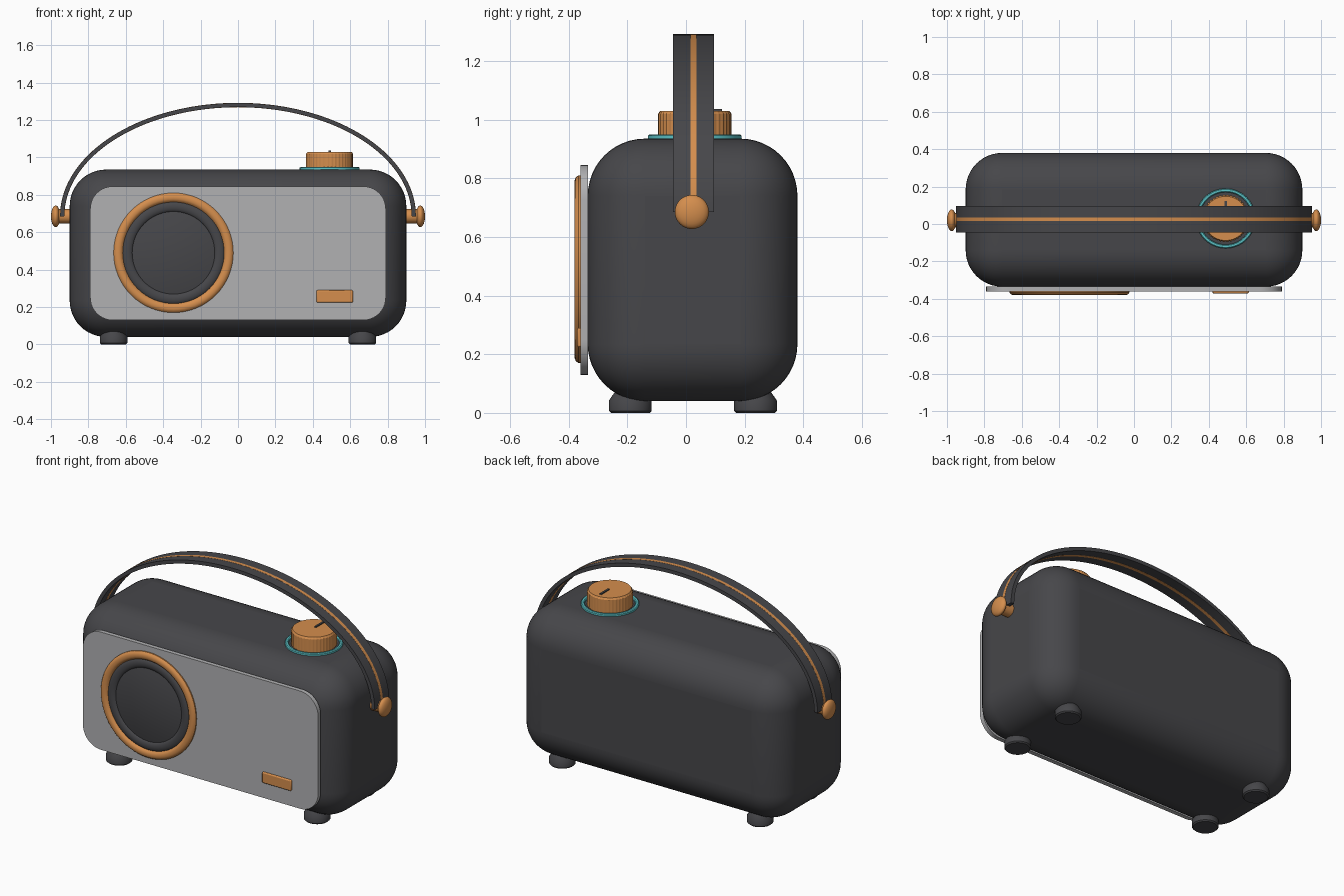
import bpy, bmesh, math
from mathutils import Matrix

if "Cube" in bpy.data.objects:
    bpy.data.objects.remove(bpy.data.objects["Cube"], do_unlink=True)


def material(name, rgb):
    m = bpy.data.materials.new(name)
    m.use_nodes = True
    m.diffuse_color = (*rgb, 1)
    m.node_tree.nodes["Principled BSDF"].inputs["Base Color"].default_value = (*rgb, 1)
    return m


charcoal = material("charcoal", (0.062, 0.062, 0.068))
copper = material("copper", (0.66, 0.27, 0.075))
silver = material("silver", (0.44, 0.44, 0.45))
cyan = material("cyan", (0.11, 0.57, 0.6))

MID_Y = 0.0225   # depth centre of the case
UP = Matrix()
FRONT = Matrix.Rotation(math.pi / 2, 4, "X")    # local z becomes -y


def finish(name, bm, mat, loc=(0, 0, 0), rot=UP):
    bmesh.ops.recalc_face_normals(bm, faces=bm.faces)
    mesh = bpy.data.meshes.new(name)
    bm.to_mesh(mesh)
    bm.free()
    mesh.materials.append(mat)
    ob = bpy.data.objects.new(name, mesh)
    bpy.context.collection.objects.link(ob)
    ob.matrix_world = Matrix.Translation(loc) @ rot
    bpy.ops.object.select_all(action="DESELECT")
    ob.select_set(True)
    bpy.context.view_layer.objects.active = ob
    bpy.ops.object.shade_smooth_by_angle(angle=math.radians(35))
    return ob


def box(name, size, loc, mat, corner=0, edge=0, segments=6):
    """Box with rounded corners along y, then a softened rim."""
    bm = bmesh.new()
    bmesh.ops.create_cube(bm, size=1)
    bmesh.ops.scale(bm, vec=size, verts=bm.verts)
    if corner:
        along_y = [e for e in bm.edges
                   if abs(e.verts[0].co.y - e.verts[1].co.y) > size[1] / 2]
        bmesh.ops.bevel(bm, geom=along_y, offset=corner, segments=10,
                        profile=0.5, affect="EDGES")
    ob = finish(name, bm, mat, loc)
    if edge:
        mod = ob.modifiers.new("soft_edges", "BEVEL")
        mod.width, mod.segments = edge, segments
        mod.limit_method, mod.angle_limit = "ANGLE", math.radians(40)
    return ob


def lathe(name, profile, loc, mat, rot=UP, steps=64):
    """Revolve (radius, height) points about the local z axis."""
    bm = bmesh.new()
    verts = [bm.verts.new((r, 0, z)) for r, z in profile]
    edges = [bm.edges.new(pair) for pair in zip(verts, verts[1:])]
    bmesh.ops.spin(bm, geom=verts + edges, cent=(0, 0, 0), axis=(0, 0, 1),
                   angle=math.tau, steps=steps)
    bmesh.ops.remove_doubles(bm, verts=bm.verts, dist=0.0001)
    return finish(name, bm, mat, loc, rot)


def arc_band(name, width, thick, mat):
    """Half-ellipse band with a rectangular section."""
    bm = bmesh.new()
    rings = []
    for i in range(73):
        a = math.pi * i / 72
        c, s = math.cos(a), math.sin(a)
        ring = []
        for side, off in ((-1, -1), (1, -1), (1, 1), (-1, 1)):
            grow = off * thick / 2
            ring.append(bm.verts.new(((0.94 + grow) * c, side * width / 2,
                                      (0.595 + grow) * s)))
        rings.append(ring)
    for r, q in zip(rings, rings[1:]):
        for k in range(4):
            n = (k + 1) % 4
            bm.faces.new((r[k], r[n], q[n], q[k]))
    bm.faces.new(rings[0])
    bm.faces.new(rings[-1])
    return finish(name, bm, mat, (0, 0.025, 0.685))


# Case and front panel
box("case", (1.8, 0.715, 0.895), (0, MID_Y, 0.4875), charcoal, edge=0.195, segments=12)
box("front_panel", (1.58, 0.026, 0.715), (0, -0.347, 0.4875), silver, corner=0.12)
box("badge", (0.195, 0.02, 0.066), (0.517, -0.361, 0.257), copper, edge=0.006, segments=2)

# Speaker: trim ring, rolled surround and cone
speaker = (-0.345, -0.355, 0.49)
lathe("speaker_trim", [(0.27, 0), (0.32, 0), (0.32, 0.012), (0.313, 0.021), (0.302, 0.025),
                       (0.288, 0.025), (0.278, 0.02), (0.27, 0.01), (0.27, 0)],
      speaker, copper, FRONT)
roll = [(0.247 + 0.029 * math.cos(t * math.pi / 8), 0.003 + 0.017 * math.sin(t * math.pi / 8))
        for t in range(9)]
lathe("speaker_surround", roll, speaker, charcoal, FRONT)
lathe("speaker_cone", [(0.225, 0), (0.225, 0.008), (0.218, 0.011), (0, 0.011)],
      speaker, charcoal, FRONT)

# Tuning knob with ridged side, pointer and glowing ring
KX, KY = 0.49, 0.03
lathe("knob_ring", [(0.14, 0), (0.16, 0), (0.16, 0.012), (0.155, 0.016), (0.145, 0.016),
                    (0.14, 0.012), (0.14, 0)], (KX, KY, 0.933), cyan)
knob = lathe("knob", [(0, 0), (0.126, 0), (0.126, 0.083), (0.118, 0.094), (0, 0.094)],
             (KX, KY, 0.936), copper, steps=120)
for v in knob.data.vertices:
    r = math.hypot(v.co.x, v.co.y)
    step = round(math.atan2(v.co.y, v.co.x) / math.tau * 120)
    if r > 0.122 and step % 3 == 0:
        v.co.x *= 0.965
        v.co.y *= 0.965
box("knob_pointer", (0.012, 0.08, 0.01), (KX, KY + 0.052, 1.031), charcoal)

# Carry strap with stitched centre line
arc_band("strap", 0.14, 0.022, charcoal)
arc_band("strap_stripe", 0.02, 0.0235, copper)

# Strap pins
for side, label in ((1, "left"), (-1, "right")):
    turn = Matrix.Rotation(side * math.pi / 2, 4, "Y")
    cap = [(0.058 * math.sin(t * math.pi / 12), 0.083 - 0.025 * math.cos(t * math.pi / 12))
           for t in range(13)]
    lathe(label + "_pin_cap", cap, (side * 0.892, 0.02, 0.685), copper, turn, 40)
    lathe(label + "_pin_shaft", [(0, 0), (0.038, 0), (0.038, 0.075), (0, 0.075)],
          (side * 0.892, 0.02, 0.685), copper, turn, 32)

# Feet
for x in (-0.665, 0.665):
    for y, row in ((-0.19, "front"), (0.237, "back")):
        lathe(row + ("_left_foot" if x > 0 else "_right_foot"),
              [(0, 0), (0.066, 0), (0.073, 0.007), (0.073, 0.042), (0.05, 0.075), (0, 0.075)],
              (x, y, 0), charcoal, steps=40)
